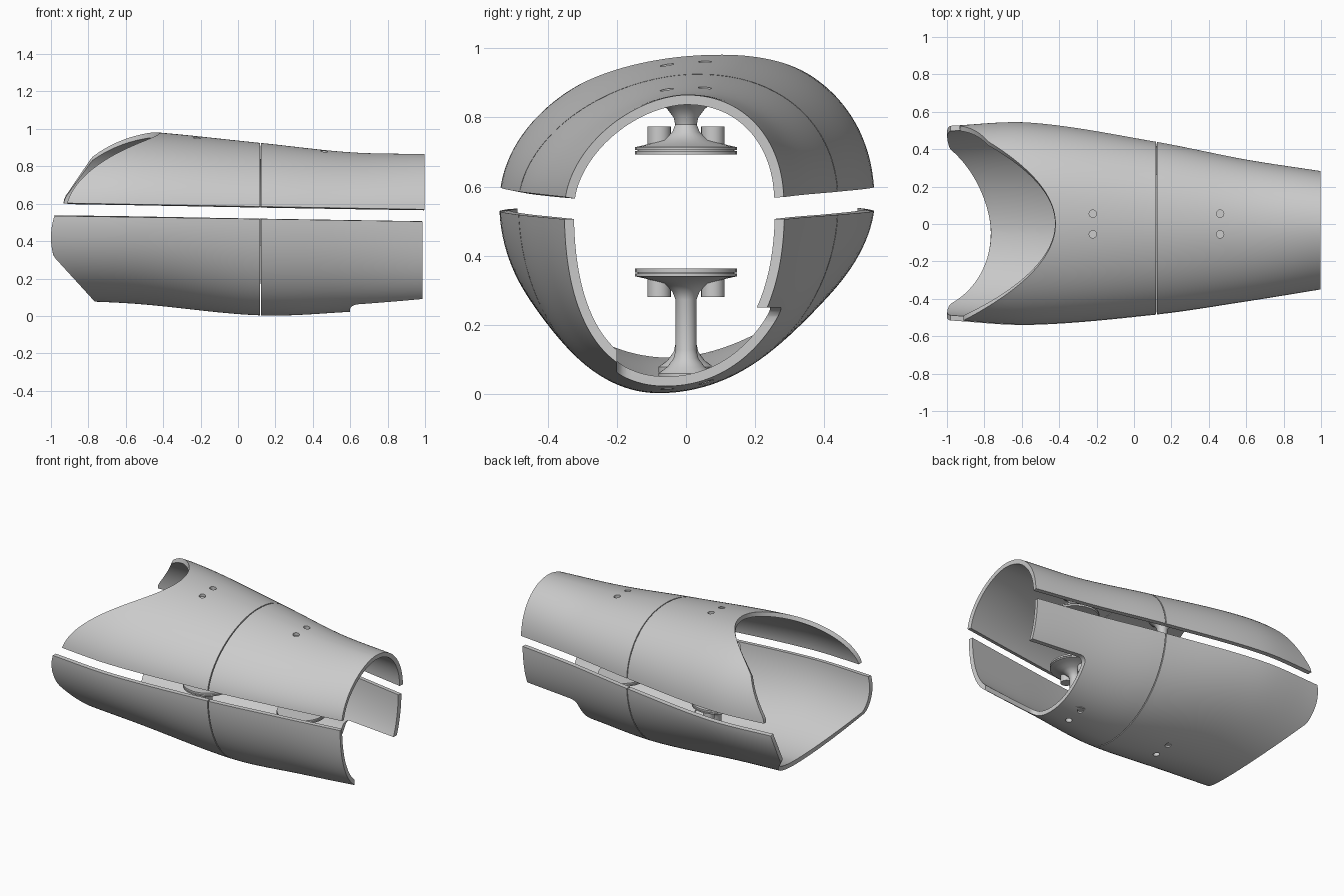
import bpy, bmesh
from math import sin, cos, asin, pi
from mathutils import Matrix, Vector

if "Cube" in bpy.data.objects:
    bpy.data.objects.remove(bpy.data.objects["Cube"])

# Section stations along x: left/right half widths, crown y/z, crown exponents
# left/right, keel y/z, keel exponents left/right
XS = [-1.0, -0.55, 0.12, 0.6, 1.0]
ST = [
    (.515, .525, .08, .995, 2.0, 2.2, -.04, .085, 2.0, 1.75),
    (.540, .543, .08, .990, 2.0, 2.2, -.05, .065, 2.0, 1.75),
    (.485, .440, .03, .925, 1.85, 2.2, -.08, .003, 2.0, 2.0),
    (.415, .345, .01, .875, 1.8, 2.15, -.06, .022, 2.1, 2.1),
    (.350, .283, .00, .865, 1.75, 2.15, -.05, .050, 2.4, 2.3),
]
MID = 0.55
SEAM = 0.12
MOUNTS = (-0.22, 0.46)


def station(x):
    """Smooth (Hermite) interpolation of the section stations."""
    x = max(XS[0], min(XS[-1], x))
    k = max(i for i in range(len(XS) - 1) if XS[i] <= x)
    h = XS[k + 1] - XS[k]
    t = (x - XS[k]) / h

    def slope(i, c):
        a, b = max(i - 1, 0), min(i + 1, len(XS) - 1)
        return (ST[b][c] - ST[a][c]) / (XS[b] - XS[a])
    return [(2*t**3 - 3*t*t + 1) * ST[k][c] + (3*t*t - 2*t**3) * ST[k + 1][c]
            + h * ((t**3 - 2*t*t + t) * slope(k, c) + (t**3 - t*t) * slope(k + 1, c))
            for c in range(10)]


def shell_point(x, f, upper):
    """Outer surface point; f runs 0..1 around the half section."""
    yl, yr, yt, zt, nl, nr, yb, zb, ml, mr = station(x)
    if upper:
        c, b, cut, el, er = yt, zt - MID, .587 - .0175 * x - MID, nl, nr
    else:
        c, b, cut, el, er = yb, MID - zb, MID - (.52 - .015 * x), ml, mr
    t0 = asin((cut / b) ** (er / 2))
    t1 = pi - asin((cut / b) ** (el / 2))
    if not upper:
        f = 1 - f
    t = t0 + (t1 - t0) * f
    n, a, s = (er, yr - c, 1) if cos(t) > 0 else (el, yl + c, -1)
    y = c + s * a * abs(cos(t)) ** (2 / n)
    z = b * max(sin(t), 0) ** (2 / n)
    return Vector((x, y, MID + z if upper else MID - z))


def open_end(f, upper):
    """x of the trimmed wide end for a given place around the section."""
    x = -0.8
    for _ in range(12):
        p = shell_point(x, f, upper)
        if upper:
            x = max(-.95 + (p.z - .6) * .68, -.42 - 1.85 * p.y ** 2)
        else:
            x = max(-.76 - (p.z - .07) * .91, -1 + 1.4 * (p.z - .42) ** 2)
    return x


def finish(name, bm):
    me = bpy.data.meshes.new(name)
    bm.to_mesh(me)
    bm.free()
    ob = bpy.data.objects.new(name, me)
    bpy.context.collection.objects.link(ob)
    return ob


def activate(ob):
    bpy.ops.object.select_all(action='DESELECT')
    ob.select_set(True)
    bpy.context.view_layer.objects.active = ob


def smooth(ob):
    activate(ob)
    bpy.ops.object.shade_smooth_by_angle(angle=0.6)


def shell(name, upper, front, cutter):
    cols, rows = 72, 20
    bm = bmesh.new()
    grid = []
    for j in range(cols + 1):
        f = j / cols
        if front:
            a, b = SEAM + .003, (.998 if upper else .986)
        else:
            a, b = open_end(f, upper), SEAM - .003
        grid.append([bm.verts.new(shell_point(a + (b - a) * i / rows, f, upper))
                     for i in range(rows + 1)])
    for j in range(cols):
        for i in range(rows):
            bm.faces.new((grid[j][i], grid[j + 1][i],
                          grid[j + 1][i + 1], grid[j][i + 1]))
    ob = finish(name, bm)
    m = ob.modifiers.new("wall", 'SOLIDIFY')
    m.thickness, m.offset, m.use_even_offset = .028, -1, True
    m = ob.modifiers.new("cuts", 'BOOLEAN')
    m.operation, m.solver, m.object = 'DIFFERENCE', 'EXACT', cutter
    activate(ob)
    for n in ("wall", "cuts"):
        bpy.ops.object.modifier_apply(modifier=n)
    smooth(ob)


# Cutter: screw holes in all shells and the notch under the narrow end
bm = bmesh.new()
bmesh.ops.create_cube(bm, size=1, matrix=Matrix.Translation((.9, .09, .0))
                      @ Matrix.Diagonal((.6, .58, .5, 1)))
bmesh.ops.bevel(bm, geom=bm.edges[:], offset=.04, segments=4, profile=.5,
                affect='EDGES')
for x in MOUNTS:
    for y in (-.055, .055):
        for z in (.05, .91):
            bmesh.ops.create_cone(bm, cap_ends=True, segments=16, radius1=.02,
                                  radius2=.02, depth=.22,
                                  matrix=Matrix.Translation((x, y, z)))
cutter = finish("cutter", bm)
cutter.hide_render = True

# Upper and lower shells, each split at the seam
shell("upper_shell_wide", True, False, cutter)
shell("upper_shell_narrow", True, True, cutter)
shell("lower_shell_wide", False, False, cutter)
shell("lower_shell_narrow", False, True, cutter)
bpy.data.objects.remove(cutter)


def mount(name, x, plate_z, s, shell_z):
    """Waisted post on a round two-layer plate, with two lugs."""
    L = abs(shell_z - plate_z)
    prof = [(.147, 0), (.147, .011), (.141, .011), (.141, .014), (.147, .014),
            (.147, .022), (.12, .028), (.07, .042), (.04, .065), (.03, .09),
            (.03, L - .09), (.036, L - .065), (.055, L - .04), (.08, L - .022),
            (.08, L)]
    bm = bmesh.new()
    n = 32
    rings = [[bm.verts.new((x + r * cos(2*pi*k/n), r * sin(2*pi*k/n),
                            plate_z + s * d)) for k in range(n)] for r, d in prof]
    for a, b in zip(rings, rings[1:]):
        for k in range(n):
            bm.faces.new((a[k], a[(k + 1) % n], b[(k + 1) % n], b[k]))
    bm.faces.new(rings[0])
    bm.faces.new(rings[-1])
    for y in (-.078, .078):
        bmesh.ops.create_cone(bm, cap_ends=True, segments=24, radius1=.034,
                              radius2=.034, depth=.065,
                              matrix=Matrix.Translation((x, y, plate_z + s * .05)))
    bmesh.ops.recalc_face_normals(bm, faces=bm.faces[:])
    smooth(finish(name, bm))


# Inner mounts under each pair of screw holes
for x, tag in zip(MOUNTS, ("rear", "front")):
    top, bottom = station(x)[3], station(x)[7]
    mount("upper_mount_" + tag, x, .692, 1, top - .022)
    mount("lower_mount_" + tag, x, .362, -1, bottom + .024)
